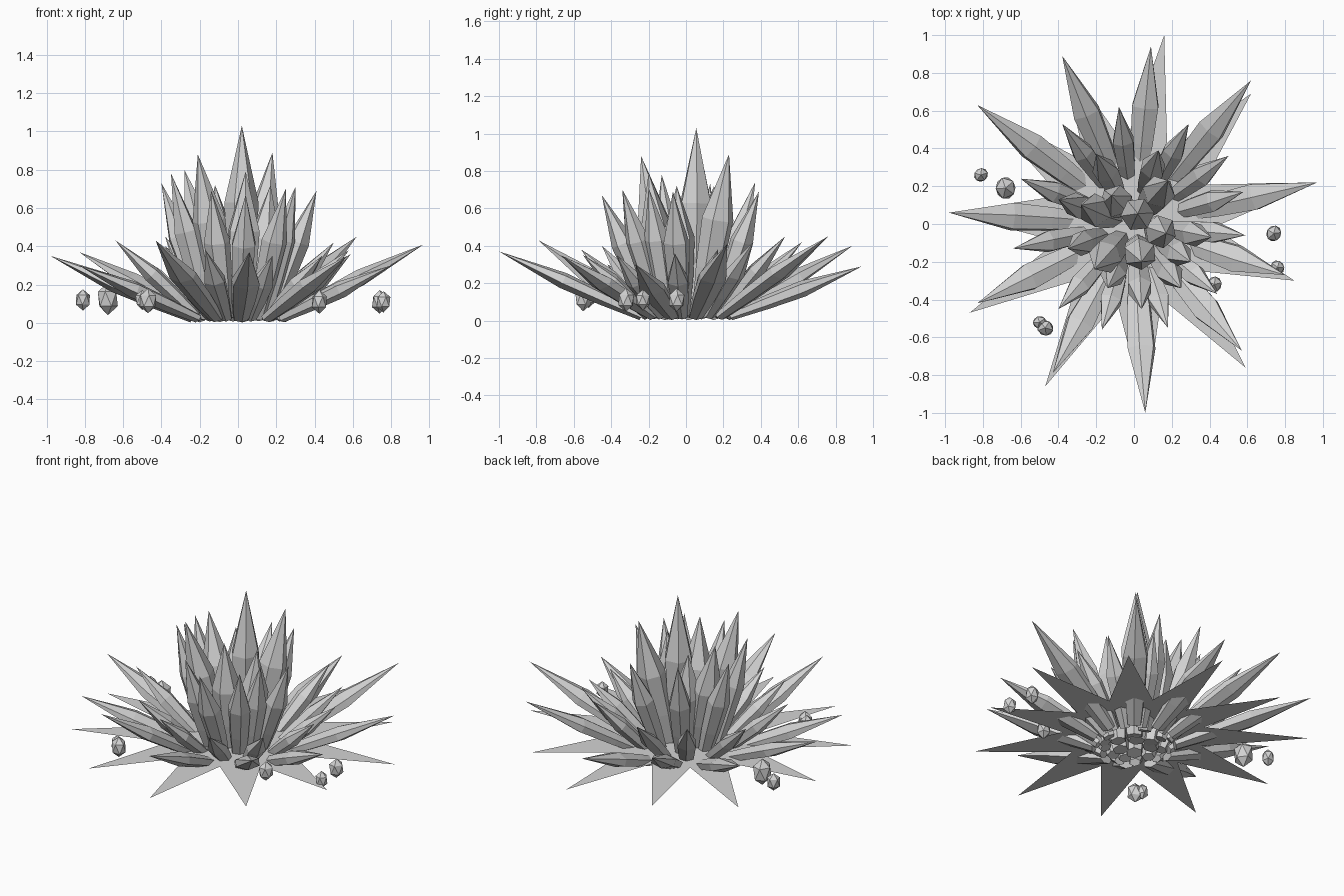
import bpy, bmesh, math, random
from mathutils import Vector, Matrix

random.seed(4)
if "Cube" in bpy.data.objects:
    bpy.data.objects.remove(bpy.data.objects["Cube"], do_unlink=True)

grey = bpy.data.materials.new("pale_grey_crystal")
grey.use_nodes = True
colour = (0.65, 0.65, 0.65, 1)
grey.diffuse_color = colour
grey.node_tree.nodes["Principled BSDF"].inputs["Base Color"].default_value = colour


def finish(bm, name):
    """Turn a bmesh into a flat shaded grey object."""
    bmesh.ops.recalc_face_normals(bm, faces=bm.faces)
    mesh = bpy.data.meshes.new(name)
    bm.to_mesh(mesh)
    bm.free()
    mesh.materials.append(grey)
    obj = bpy.data.objects.new(name, mesh)
    bpy.context.collection.objects.link(obj)
    return obj


def crystal(name, tip, foot_radius, width, thickness, shoulder, sides=6):
    """A ridged spike that swells to a shoulder, then tapers to its tip."""
    tip = Vector(tip)
    flat = Vector((tip.x, tip.y, 0))
    foot = flat.normalized() * min(foot_radius, flat.length * 0.8)
    foot.z = 0.025
    axis = tip - foot
    turn = axis.to_track_quat('Z', 'Y')
    spin = math.pi / 2 + random.uniform(-0.15, 0.15)
    bm = bmesh.new()
    rings = []
    # Foot, waist and shoulder rings as (share of length, share of width)
    for along, swell in ((0, 0.55), (shoulder / 2, 0.85), (shoulder, 1)):
        ring = []
        for i in range(sides):
            angle = spin + math.tau * i / sides
            around = Vector((math.cos(angle) * width, math.sin(angle) * thickness, 0))
            point = foot + axis * along + turn @ (around * swell)
            point.z = max(point.z, 0)
            ring.append(bm.verts.new(point))
        rings.append(ring)
    peak = bm.verts.new(tip)
    bm.faces.new(rings[0])
    for i in range(sides):
        j = (i + 1) % sides
        for low, high in zip(rings, rings[1:]):
            bm.faces.new((low[i], low[j], high[j], high[i]))
        bm.faces.new((rings[-1][i], rings[-1][j], peak))
    return finish(bm, name)


# Crystal tips, ring by ring
core = [(0.02, 0.055, 1.03)]
inner = [(0.18, 0.23, 0.89), (-0.21, -0.24, 0.88), (0.04, -0.2, 0.79),
         (-0.28, 0.1, 0.8), (0.17, -0.05, 0.72), (-0.12, 0.15, 0.72)]
upper = [(0.13, 0.39, 0.69), (-0.2, 0.37, 0.74), (-0.4, 0.13, 0.73),
         (-0.35, -0.13, 0.78), (-0.14, -0.34, 0.69), (0.04, -0.45, 0.67),
         (0.3, -0.2, 0.71), (0.41, -0.07, 0.69), (0.25, -0.34, 0.7)]
middle = [(0.58, 0.17, 0.38), (0.5, 0.36, 0.42), (0.29, 0.53, 0.45),
          (-0.08, 0.62, 0.42), (-0.38, 0.53, 0.45), (-0.6, 0.24, 0.4),
          (-0.64, -0.13, 0.43), (-0.4, -0.45, 0.4), (-0.17, -0.56, 0.38),
          (0.18, -0.55, 0.35), (0.44, -0.37, 0.35), (0.59, -0.06, 0.36)]
outer = [(0.97, 0.22, 0.41), (0.62, 0.76, 0.45), (0.09, 0.94, 0.29),
         (-0.38, 0.89, 0.4), (-0.83, 0.63, 0.37), (-0.98, 0.06, 0.35),
         (-0.83, -0.42, 0.3), (-0.43, -0.79, 0.43), (0.06, -1, 0.37),
         (0.57, -0.67, 0.35), (0.8, -0.27, 0.3)]

# Each ring: foot radius, half width, half thickness, shoulder position
for label, tips, *shape in (
        ("core", core, 0.05, 0.09, 0.09, 0.6),
        ("inner", inner, 0.1, 0.09, 0.085, 0.6),
        ("upper", upper, 0.17, 0.07, 0.063, 0.6),
        ("middle", middle, 0.21, 0.062, 0.045, 0.57),
        ("outer", outer, 0.24, 0.08, 0.044, 0.55)):
    for number, tip in enumerate(tips, 1):
        crystal(f"{label}_crystal_{number}", tip, *shape)

# Flat star sheet that the crystals pass through
points = [(0.97, 0.22), (0.62, 0.69), (0.16, 1), (-0.38, 0.89), (-0.81, 0.62),
          (-0.98, 0.06), (-0.87, -0.47), (-0.47, -0.86), (0.06, -0.99),
          (0.59, -0.76), (0.85, -0.3)]
bm = bmesh.new()
height = 0.093
centre = bm.verts.new((0, 0, height))
rim = []
for here, after in zip(points, points[1:] + points[:1]):
    notch = (Vector(here) + Vector(after)).normalized() * 0.42
    rim.append(bm.verts.new((*here, height)))
    rim.append(bm.verts.new((*notch, height)))
for i, vert in enumerate(rim):
    bm.faces.new((centre, vert, rim[(i + 1) % len(rim)]))
finish(bm, "star_sheet")

# Loose floating shards as (x, y, z, radius)
shards = [(-0.81, 0.26, 0.12, 0.043), (-0.68, 0.19, 0.125, 0.065),
          (0.74, -0.05, 0.11, 0.048), (0.76, -0.23, 0.11, 0.043),
          (0.425, -0.32, 0.11, 0.048), (-0.47, -0.55, 0.115, 0.05),
          (-0.5, -0.52, 0.12, 0.04)]
for number, (x, y, z, radius) in enumerate(shards, 1):
    bm = bmesh.new()
    bmesh.ops.create_icosphere(bm, subdivisions=1, radius=radius)
    pose = (Matrix.Translation((x, y, z))
            @ Matrix.Rotation(random.uniform(0, math.tau), 4, 'Z')
            @ Matrix.Diagonal((0.9, 1, 1.3, 1)))
    bm.transform(pose)
    finish(bm, f"loose_shard_{number}")
